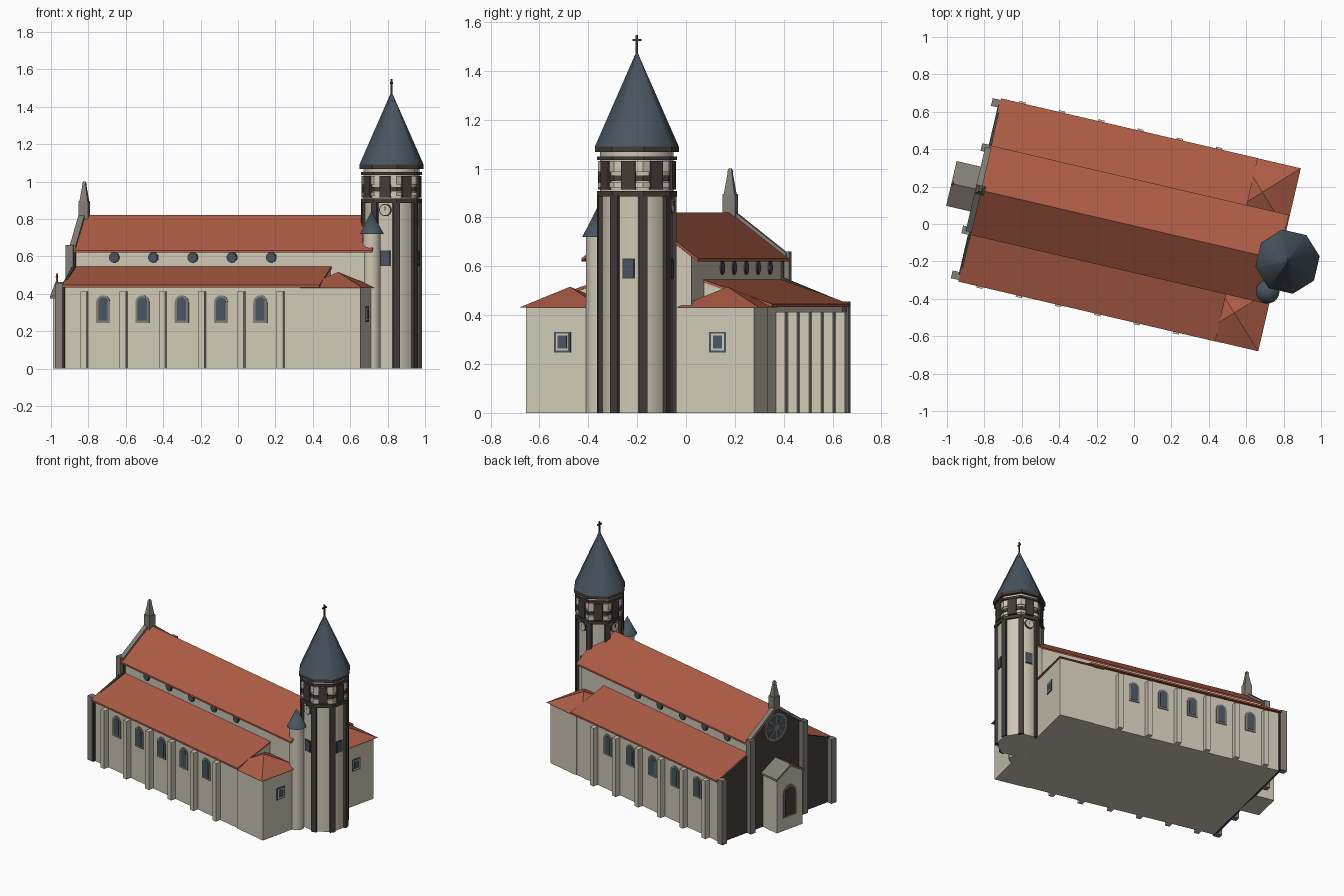
import bpy, bmesh, math
from mathutils import Matrix

if "Cube" in bpy.data.objects:
    bpy.data.objects.remove(bpy.data.objects["Cube"])


def mat(name, c):
    m = bpy.data.materials.new(name)
    m.diffuse_color = (*c, 1)
    m.use_nodes = True
    m.node_tree.nodes["Principled BSDF"].inputs["Base Color"].default_value = m.diffuse_color
    return m


PLASTER = mat("plaster", (0.62, 0.57, 0.46))
TILE = mat("roof_tile", (0.42, 0.108, 0.06))
SLATE = mat("slate", (0.066, 0.09, 0.118))
STONE = mat("grey_stone", (0.23, 0.215, 0.185))
DARK = mat("dark_trim", (0.057, 0.046, 0.038))

# The whole church is turned on its plot; its long axis is local x
PLOT = Matrix.Rotation(math.radians(-13.1), 4, 'Z') @ Matrix.Translation((0, -0.01, 0))
TU = 0.845  # tower position along the axis


def finish(name, bm, m, smooth=False, xf=None):
    bmesh.ops.recalc_face_normals(bm, faces=bm.faces)
    me = bpy.data.meshes.new(name)
    bm.to_mesh(me)
    bm.free()
    if xf:
        me.transform(xf)
    me.materials.append(m)
    ob = bpy.data.objects.new(name, me)
    bpy.context.collection.objects.link(ob)
    ob.matrix_world = PLOT
    if smooth:
        bpy.ops.object.select_all(action='DESELECT')
        ob.select_set(True)
        bpy.context.view_layer.objects.active = ob
        bpy.ops.object.shade_smooth_by_angle(angle=math.radians(50))
    return ob


def prism(name, pts, lo, hi, axis, m, smooth=False, xf=None):
    """Extrude a 2D profile along axis 0, 1 or 2."""
    bm = bmesh.new()

    def at(p, d):
        return [(d, p[0], p[1]), (p[0], d, p[1]), (p[0], p[1], d)][axis]
    a = [bm.verts.new(at(p, lo)) for p in pts]
    b = [bm.verts.new(at(p, hi)) for p in pts]
    bm.faces.new(a)
    bm.faces.new(b[::-1])
    n = len(pts)
    for i in range(n):
        j = (i + 1) % n
        bm.faces.new((a[i], a[j], b[j], b[i]))
    return finish(name, bm, m, smooth, xf)


def box(name, x0, x1, y0, y1, z0, z1, m, xf=None):
    return prism(name, [(x0, y0), (x1, y0), (x1, y1), (x0, y1)], z0, z1, 2, m, xf=xf)


def cone(name, n, r1, r2, z0, z1, x, y, m, smooth=False):
    bm = bmesh.new()
    bmesh.ops.create_cone(bm, cap_ends=True, segments=n, radius1=r1, radius2=r2, depth=z1 - z0)
    xf = Matrix.Translation((x, y, (z0 + z1) / 2)) @ Matrix.Rotation(math.pi / n, 4, 'Z')
    return finish(name, bm, m, smooth, xf)


def ngon(cx, cy, r, n):
    return [(cx + r * math.cos(2 * math.pi * (i + .5) / n),
             cy + r * math.sin(2 * math.pi * (i + .5) / n)) for i in range(n)]


def arch(cx, z0, z1, w):
    r = w / 2
    top = [(cx + r * math.cos(math.pi * i / 8), z1 - r + r * math.sin(math.pi * i / 8)) for i in range(9)]
    return [(cx - r, z0), (cx + r, z0)] + top


def rect(cx, cz, w, h):
    return [(cx - w / 2, cz - h / 2), (cx + w / 2, cz - h / 2),
            (cx + w / 2, cz + h / 2), (cx - w / 2, cz + h / 2)]


# Nave body and the dark west facade
prism("nave_body", [(-.215, 0), (.215, 0), (.215, .64), (0, .805), (-.215, .64)], -.84, .785, 0, PLASTER)
half = [(.488, 0), (.488, .448), (.225, .553), (.225, .65), (0, .825)]
prism("west_facade", half + [(-y, z) for y, z in half[-2::-1]], -.852, -.836, 0, DARK)
prism("nave_roof", [(-.245, .632), (0, .82), (.245, .632), (.245, .62), (0, .806), (-.245, .62)],
      -.845, .795, 0, TILE)

for s in (-1, 1):
    side = "front" if s < 0 else "back"
    # Aisle and its lean-to roof
    prism(side + "_aisle", [(s * .2, 0), (s * .473, 0), (s * .473, .44), (s * .2, .54)], -.84, .56, 0, PLASTER)
    prism(side + "_aisle_roof", [(s * .21, .547), (s * .503, .446), (s * .503, .434), (s * .21, .535)],
          -.845, .565, 0, TILE)
    # Corner chapel with a low pyramid roof
    box(side + "_chapel", .535, .785, s * .165, s * .479, 0, .434, PLASTER)
    cone(side + "_chapel_roof", 4, .242, 0, .432, .516, .63, s * .331, TILE)
    for i, (w, h, m) in enumerate([(.07, .084, SLATE), (.054, .068, PLASTER), (.038, .052, SLATE)]):
        prism(side + "_chapel_window", rect(s * .326, .29, w, h), .78, .788 + .002 * i, 0, m)
    # Buttresses, arched aisle windows and round clerestory windows
    for i in range(6):
        u = -.727 + .2156 * i
        box(side + "_buttress", u - .017, u + .017, s * .46, s * .512, 0, .412, PLASTER)
        if i < 5:
            u += .1
            prism(side + "_window_frame", arch(u, .245, .392, .076), s * .46, s * .479, 1, STONE)
            prism(side + "_window_glass", arch(u, .257, .38, .05), s * .46, s * .482, 1, SLATE)
            prism(side + "_round_frame", ngon(u, .594, .029, 16), s * .2, s * .221, 1, DARK)
            prism(side + "_round_glass", ngon(u, .594, .023, 16), s * .2, s * .224, 1, SLATE)
    # West piers and gable coping
    box(side + "_outer_pier", -.888, -.845, s * .452, s * .494, 0, .456, STONE)
    box(side + "_inner_pier", -.888, -.845, s * .205, s * .247, 0, .66, STONE)
    prism(side + "_gable_coping", [(0, .838), (s * .235, .655), (s * .235, .632), (0, .812)],
          -.868, -.835, 0, STONE)
    # Porch roof slopes
    prism(side + "_porch_roof", [(0, .462), (s * .123, .388), (s * .123, .374), (0, .446)],
          -1.0, -.845, 0, STONE)

# Rose window
prism("rose_frame", ngon(0, .675, .097, 24), -.858, -.85, 0, STONE)
prism("rose_glass", ngon(0, .675, .08, 24), -.860, -.85, 0, SLATE)
for k in range(4):
    turn = Matrix.Translation((0, 0, .675)) @ Matrix.Rotation(k * math.pi / 4, 4, 'X')
    prism("rose_spoke", rect(0, 0, .168, .009), -.863, -.855, 0, STONE, xf=turn)
prism("rose_hub", ngon(0, .675, .022, 12), -.865, -.855, 0, STONE)

# Gable pinnacle
box("pinnacle_base", -.867, -.815, -.026, .026, .80, .895, STONE)
cone("pinnacle_spire", 4, .031, .012, .895, .985, -.841, 0, STONE)
cone("pinnacle_tip", 4, .016, .008, .985, 1.0, -.841, 0, STONE)

# Porch with arched doorway and small cross
prism("porch_body", [(-.11, 0), (.11, 0), (.11, .385), (0, .45), (-.11, .385)], -.988, -.84, 0, PLASTER)
prism("door_frame", arch(0, .09, .315, .115), -.993, -.98, 0, STONE)
prism("door", arch(0, .10, .30, .088), -.996, -.98, 0, DARK)
box("porch_cross_post", -.995, -.988, -.004, .004, .455, .508, TILE)
box("porch_cross_arm", -.995, -.988, -.014, .014, .486, .493, TILE)

# Octagonal tower
AP = .153 * math.cos(math.pi / 8)
prism("tower_shaft", ngon(TU, 0, .153, 8), 0, 1.07, 2, PLASTER, True)
for name, r, z0, z1 in [("shaft_cornice", .166, .885, .908), ("belfry_band", .159, .948, .972),
                        ("belfry_top_band", .166, 1.035, 1.05), ("eaves_ring", .174, 1.068, 1.09)]:
    prism(name, ngon(TU, 0, r, 8), z0, z1, 2, DARK)
prism("belfry_lower_course", ngon(TU, 0, .161, 8), .922, .942, 2, PLASTER)
prism("belfry_upper_course", ngon(TU, 0, .161, 8), .985, 1.03, 2, PLASTER)
for k in range(8):
    face = Matrix.Translation((TU, 0, 0)) @ Matrix.Rotation(k * math.pi / 4, 4, 'Z')
    corner = face @ Matrix.Rotation(math.pi / 8, 4, 'Z')
    box("corner_pilaster", .135, .162, -.018, .018, 0, .89, DARK, corner)
    box("belfry_shutter", .13, .157, -.029, .029, .915, 1.03, DARK, face)
    if k % 2 == 0:
        prism("tower_window_frame", rect(0, .59, .052, .082), .13, AP + .004, 0, DARK, xf=face)
        prism("tower_window_glass", rect(0, .59, .042, .072), .13, AP + .007, 0, SLATE, xf=face)
    if k in (2, 4, 6):
        prism("clock_rim", ngon(0, .848, .033, 20), .13, AP + .008, 0, DARK, xf=face)
        prism("clock_face", ngon(0, .848, .028, 20), .13, AP + .011, 0, PLASTER, xf=face)
        prism("clock_hand", rect(0, .857, .005, .022), .13, AP + .013, 0, DARK, xf=face)
cone("tower_spire", 8, .174, .003, 1.09, 1.475, TU, 0, SLATE, True)
box("tower_cross_post", TU - .004, TU + .004, -.004, .004, 1.46, 1.547, DARK)
box("tower_cross_arm", TU - .004, TU + .004, -.018, .018, 1.522, 1.531, DARK)

# Stair turret
cone("stair_turret", 20, .048, .048, 0, .725, .778, -.18, PLASTER, True)
cone("stair_turret_roof", 20, .063, 0, .72, .843, .778, -.18, SLATE, True)
